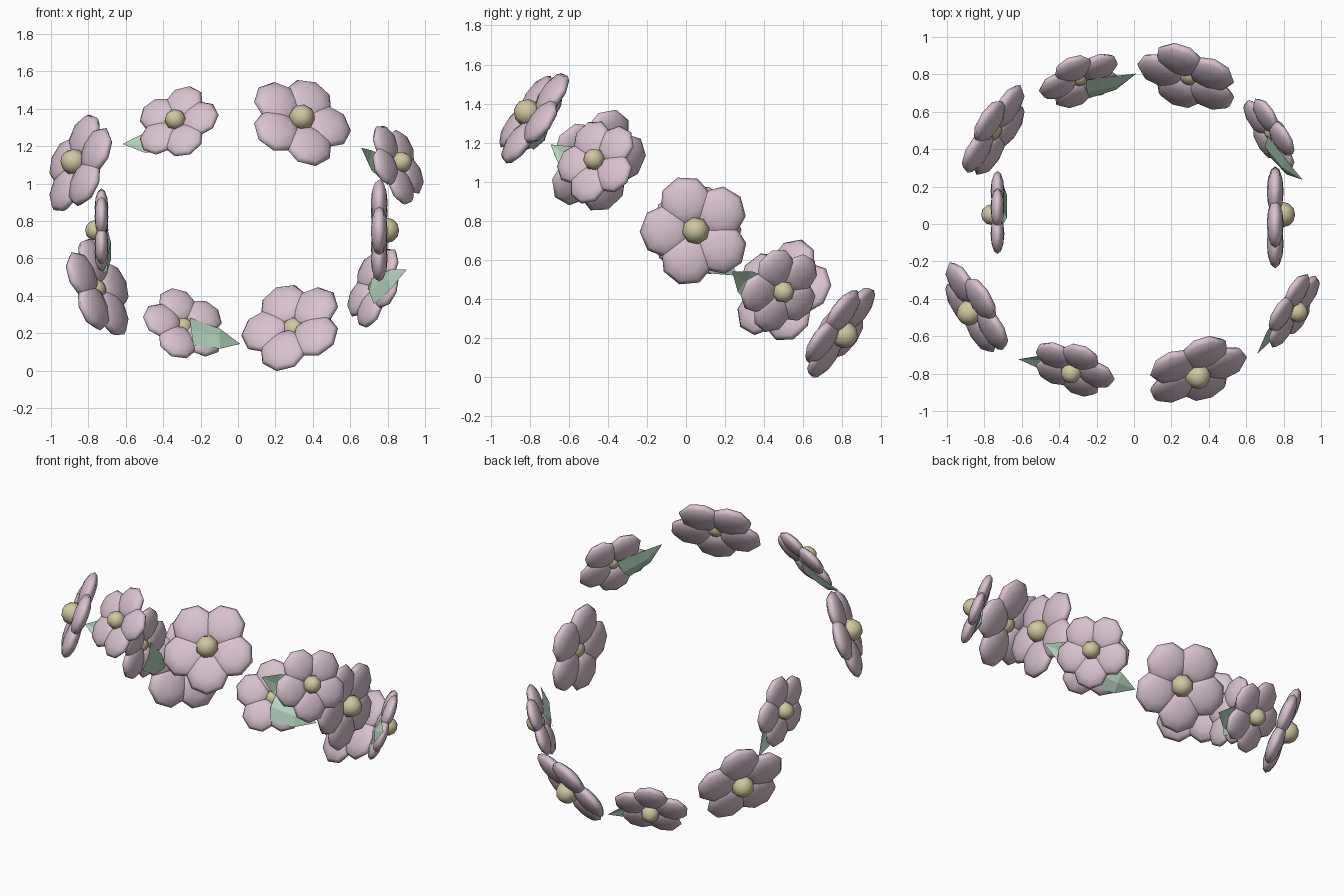
import bpy, bmesh, math
from mathutils import Matrix, Vector

cube = bpy.data.objects.get("Cube")
if cube:
    bpy.data.objects.remove(cube, do_unlink=True)


def material(name, rgb):
    m = bpy.data.materials.new(name)
    m.use_nodes = True
    m.diffuse_color = (*rgb, 1)
    m.node_tree.nodes["Principled BSDF"].inputs["Base Color"].default_value = (*rgb, 1)
    return m


PINK = material("dusty pink", (0.69, 0.54, 0.62))
CREAM = material("pale yellow", (0.63, 0.57, 0.35))
GREEN = material("pale green", (0.45, 0.64, 0.50))


def add_part(name, bm, mat, matrix, smooth=True):
    bmesh.ops.recalc_face_normals(bm, faces=bm.faces)
    for f in bm.faces:
        f.smooth = smooth
    mesh = bpy.data.meshes.new(name)
    bm.to_mesh(mesh)
    bm.free()
    mesh.materials.append(mat)
    ob = bpy.data.objects.new(name, mesh)
    ob.matrix_world = matrix
    bpy.context.collection.objects.link(ob)


# Five flattened low-poly spheres around the flower axis
def petals(size):
    bm = bmesh.new()
    for k in range(5):
        place = (Matrix.Rotation(math.tau * k / 5, 4, 'Z')
                 @ Matrix.Translation((0.155 * size, 0, 0))
                 @ Matrix.Diagonal((0.132, 0.135, 0.045, 1))
                 @ Matrix.Diagonal((size, size, size, 1)))
        bmesh.ops.create_uvsphere(bm, u_segments=8, v_segments=6, radius=1, matrix=place)
    return bm


def flower_center(size):
    bm = bmesh.new()
    bmesh.ops.create_uvsphere(bm, u_segments=8, v_segments=6, radius=0.07 * size,
                              matrix=Matrix.Translation((0, 0, 0.037 * size)))
    return bm


# Folded leaf behind the flower: raised midrib between two edges
def leaf():
    bm = bmesh.new()
    upper = [(-0.02, 0.03, -0.03), (-0.19, -0.005, -0.03)]
    rib = [(-0.02, -0.06, -0.05), (-0.18, -0.07, -0.05)]
    lower = [(-0.04, -0.147, -0.03), (-0.19, -0.135, -0.03)]
    rows = [[bm.verts.new(p) for p in row] for row in (upper, rib, lower)]
    tip = bm.verts.new((-0.31, -0.065, -0.01))
    for a, b in zip(rows, rows[1:]):
        bm.faces.new((a[0], a[1], b[1], b[0]))
        bm.faces.new((a[1], tip, b[1]))
    return bm


# Wreath tilted about x, flowers facing outward along each spoke
TILT = math.radians(35)
MIDDLE = Vector((0, 0.05, 0.75))
axis = Vector((0, math.sin(TILT), math.cos(TILT)))
front = Vector((0, -math.cos(TILT), math.sin(TILT)))
side = Vector((1, 0, 0))
spokes = [1.07, 1.05, 0.755, 0.90, 0.94, 0.925, 0.92, 0.73, 1.05, 1.055]

for i, distance in enumerate(spokes):
    turn = math.radians(18 + 36 * i)
    out = side * math.sin(turn) + front * math.cos(turn)
    tangent = axis.cross(out)
    matrix = Matrix((tangent, axis, out)).transposed().to_4x4()
    matrix.translation = MIDDLE + out * distance
    large = i % 2 == 0
    size = 1.0 if large else 0.815
    label = f"{'large' if large else 'small'}_flower_{i // 2 + 1}"
    add_part(label + "_petals", petals(size), PINK, matrix)
    add_part(label + "_center", flower_center(size), CREAM, matrix)
    if not large:
        add_part(label + "_leaf", leaf(), GREEN, matrix, smooth=False)
